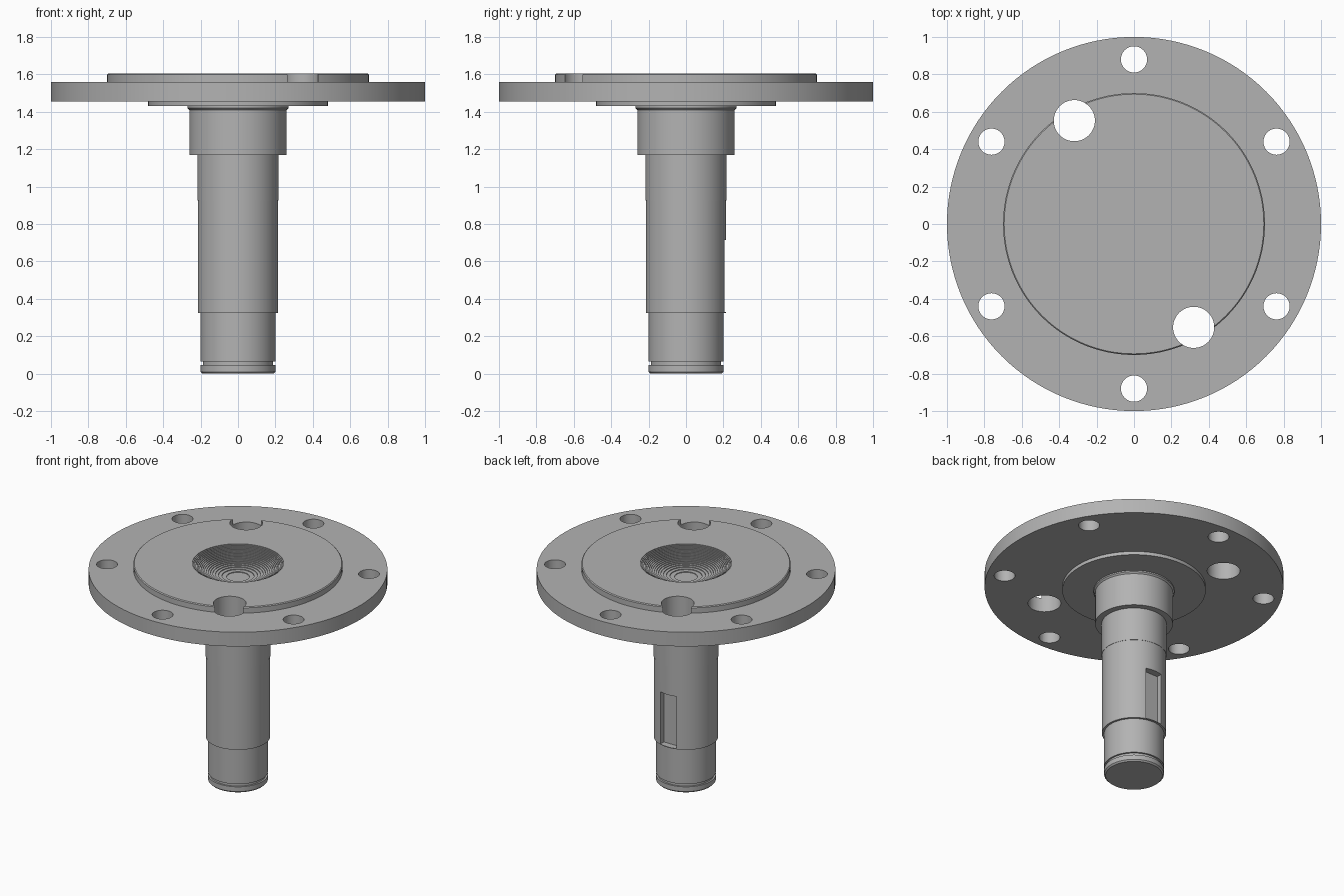
import bpy, bmesh, math
from mathutils import Vector

old = bpy.data.objects.get("Cube")
if old:
    bpy.data.objects.remove(old, do_unlink=True)

steel = bpy.data.materials.new("steel_grey")
steel.use_nodes = True
GREY = (0.45, 0.45, 0.45, 1)
steel.diffuse_color = GREY
steel.node_tree.nodes["Principled BSDF"].inputs["Base Color"].default_value = GREY


def lathe(name, profile, segments=128):
    """Revolve (radius, height) points around z."""
    bm = bmesh.new()
    verts = [bm.verts.new((r, 0, z)) for r, z in profile]
    edges = [bm.edges.new(pair) for pair in zip(verts, verts[1:])]
    bmesh.ops.spin(bm, geom=verts + edges, cent=(0, 0, 0), axis=(0, 0, 1),
                   angle=math.tau, steps=segments, use_duplicate=False)
    bmesh.ops.remove_doubles(bm, verts=bm.verts, dist=1e-5)
    bmesh.ops.recalc_face_normals(bm, faces=bm.faces)
    mesh = bpy.data.meshes.new(name)
    bm.to_mesh(mesh)
    bm.free()
    obj = bpy.data.objects.new(name, mesh)
    bpy.context.collection.objects.link(obj)
    mesh.materials.append(steel)
    return obj


def cut(obj, cutter):
    cutter.hide_render = True
    cutter.data.materials.append(steel)
    mod = obj.modifiers.new("cut", 'BOOLEAN')
    mod.operation = 'DIFFERENCE'
    mod.solver = 'EXACT'
    mod.object = cutter
    bpy.context.view_layer.objects.active = obj
    bpy.ops.object.modifier_apply(modifier=mod.name)
    bpy.data.objects.remove(cutter, do_unlink=True)


# Shaft, flange and raised boss as one turned profile
TOP = 1.605
profile = [
    (0, 0), (0.19, 0), (0.2, 0.01), (0.2, 0.045), (0.188, 0.045),
    (0.188, 0.065), (0.2, 0.065), (0.2, 0.325), (0.215, 0.325),
    (0.215, 0.925), (0.217, 0.925), (0.217, 1.17), (0.26, 1.17),
    (0.26, 1.41), (0.27, 1.42), (0.27, 1.43), (0.48, 1.43), (0.48, 1.455),
    (1.0, 1.455), (1.0, 1.56), (0.7, 1.56), (0.7, TOP - 0.006),
    (0.694, TOP),
]

# Round recess in the top, turned in fine steps
RIM, DEPTH, STEPS = 0.305, 0.105, 18
ball = (RIM ** 2 + DEPTH ** 2) / (2 * DEPTH)
z, r = TOP, RIM
profile.append((r, z))
for i in range(1, STEPS + 1):
    z = TOP - DEPTH * i / STEPS
    profile.append((r, z))
    rise = DEPTH * (1 - i / STEPS)
    r = math.sqrt(max(0, 2 * ball * rise - rise ** 2))
    profile.append((r, z))

spindle = lathe("flanged_spindle", profile)

# Six bolt holes and two larger holes notching the boss
holes = [(0.88, 0.07, 30 + 60 * i) for i in range(6)]
holes += [(0.638, 0.11, a) for a in (-60, 120)]
for dist, radius, angle in holes:
    a = math.radians(angle)
    bpy.ops.mesh.primitive_cylinder_add(
        vertices=48, radius=radius, depth=0.6,
        location=(dist * math.cos(a), dist * math.sin(a), 1.6))
    cut(spindle, bpy.context.object)

# Keyway in the back of the shaft
bpy.ops.mesh.primitive_cube_add(size=1, location=(0, 0.265, 0.522))
key = bpy.context.object
key.scale = (0.13, 0.2, 0.385)
cut(spindle, key)

bpy.ops.object.select_all(action='DESELECT')
spindle.select_set(True)
bpy.context.view_layer.objects.active = spindle
bpy.ops.object.shade_smooth_by_angle(angle=math.radians(30))
